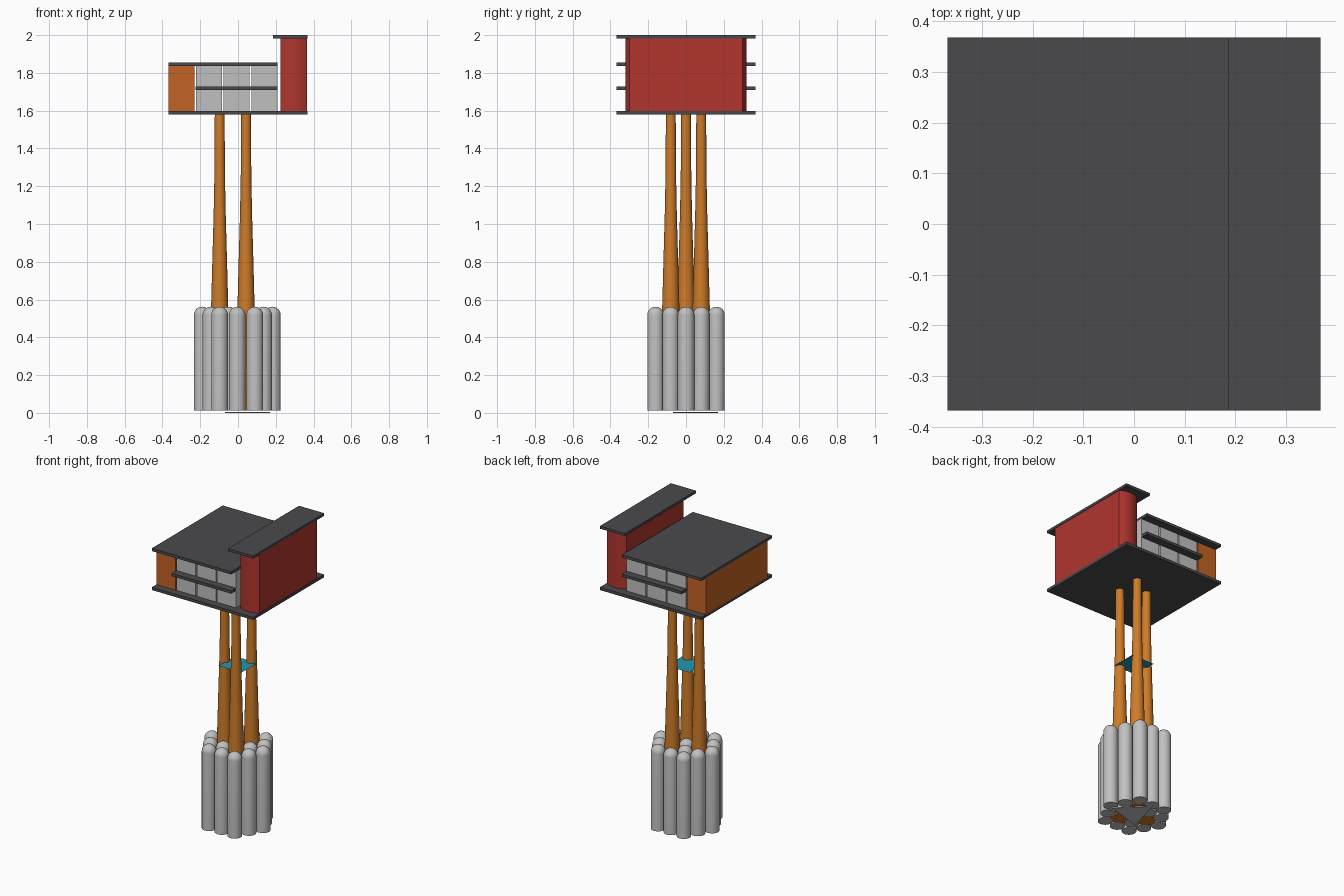
import bpy, bmesh, math

if "Cube" in bpy.data.objects:
    bpy.data.objects.remove(bpy.data.objects["Cube"])


def material(name, rgb):
    m = bpy.data.materials.new(name)
    m.diffuse_color = (*rgb, 1.0)
    m.use_nodes = True
    m.node_tree.nodes["Principled BSDF"].inputs["Base Color"].default_value = m.diffuse_color
    return m


DARK = material("charcoal", (0.068, 0.068, 0.076))
RED = material("brick_red", (0.44, 0.036, 0.028))
ORANGE = material("burnt_orange", (0.55, 0.125, 0.017))
AMBER = material("amber", (0.62, 0.20, 0.022))
GREY = material("light_grey", (0.53, 0.53, 0.53))
TEAL = material("teal", (0.017, 0.31, 0.44))


def finish(name, bm, mat, smooth=False):
    bmesh.ops.remove_doubles(bm, verts=bm.verts, dist=1e-5)
    mesh = bpy.data.meshes.new(name)
    bm.to_mesh(mesh)
    bm.free()
    mesh.materials.append(mat)
    ob = bpy.data.objects.new(name, mesh)
    bpy.context.collection.objects.link(ob)
    if smooth:
        bpy.context.view_layer.objects.active = ob
        bpy.ops.object.select_all(action='DESELECT')
        ob.select_set(True)
        bpy.ops.object.shade_smooth_by_angle(angle=math.radians(35))
    return ob


def prism(name, outline, z0, z1, mat, smooth=False):
    """Extrude a plan outline upward; equal heights give a single sheet."""
    bm = bmesh.new()
    face = bm.faces.new([bm.verts.new((x, y, z0)) for x, y in outline])
    if z1 > z0:
        ext = bmesh.ops.extrude_face_region(bm, geom=[face])
        top = [v for v in ext["geom"] if isinstance(v, bmesh.types.BMVert)]
        bmesh.ops.translate(bm, verts=top, vec=(0, 0, z1 - z0))
    bmesh.ops.recalc_face_normals(bm, faces=bm.faces)
    return finish(name, bm, mat, smooth)


def box(name, x0, x1, y, z0, z1, mat):
    return prism(name, [(x0, -y), (x1, -y), (x1, y), (x0, y)], z0, z1, mat)


def lathe(name, profile, x, y, mat, sides=32):
    """Revolve a (radius, height) profile around a vertical axis."""
    bm = bmesh.new()
    vs = [bm.verts.new((x + r, y, z)) for r, z in profile]
    es = [bm.edges.new(pair) for pair in zip(vs, vs[1:])]
    bmesh.ops.spin(bm, geom=vs + es, cent=(x, y, 0), axis=(0, 0, 1),
                   angle=math.tau, steps=sides)
    bmesh.ops.remove_doubles(bm, verts=bm.verts, dist=1e-5)
    bmesh.ops.recalc_face_normals(bm, faces=bm.faces)
    return finish(name, bm, mat, True)


# Floor deck and the two roofs
box("floor_deck", -0.368, 0.368, 0.368, 1.58, 1.598, DARK)
box("main_roof", -0.368, 0.208, 0.368, 1.836, 1.854, DARK)
box("tower_roof", 0.185, 0.368, 0.368, 1.983, 2.0, DARK)

# Solid side block, window blocks with narrow gaps, and the balcony ledge
box("side_block", -0.368, -0.231, 0.32, 1.598, 1.836, ORANGE)
for i in range(3):
    x0 = -0.223 + i * 0.147
    box(f"window_block_{i + 1}", x0, x0 + 0.138, 0.318, 1.598, 1.836, GREY)
box("balcony_ledge", -0.224, 0.208, 0.368, 1.71, 1.728, DARK)

# Tall wall block with gently bowed ends
cx, half, bow = 0.295, 0.07, 0.022
front_arc = [(cx + half * t, -0.32 + bow * t * t)
             for t in [i / 6 - 1 for i in range(13)]]
outline = front_arc + [(x, -y) for x, y in reversed(front_arc)]
prism("tall_wall", outline, 1.598, 1.983, RED, True)

# Hexagonal cluster: three legs take lattice places, domed piles take the rest
STEP, SHIFT = 0.093, -0.004
R, BASE, TOP = 0.044, 0.012, 0.562
pile_profile = [(0, BASE), (R, BASE)] + [
    (R * math.cos(a), TOP - R + R * math.sin(a))
    for a in [math.pi / 2 * i / 8 for i in range(8)]] + [(0, TOP)]
leg_profile = [(0, BASE), (0.055, BASE), (0.047, 0.5), (0.039, 0.8),
               (0.032, 1.05), (0.028, 1.25), (0.026, 1.58), (0, 1.58)]
leg_places = {(-1, 0), (0, 1), (1, -1)}
for q in range(-2, 3):
    for r in range(-2, 3):
        if abs(q + r) > 2:
            continue
        x = SHIFT + STEP * (q + r / 2)
        y = STEP * math.sqrt(3) / 2 * r
        if (q, r) in leg_places:
            lathe("leg", leg_profile, x, y, AMBER)
        else:
            lathe("pile", pile_profile, x, y, GREY)

# Thin platform between the legs
box("leg_platform", -0.083, 0.083, 0.083, 1.05, 1.05, TEAL)

# Thin three-cornered plate under the piles
prism("base_plate", [(-0.07, -0.07), (0.17, 0.0), (0.0, 0.17)], 0.0, 0.006, GREY)
